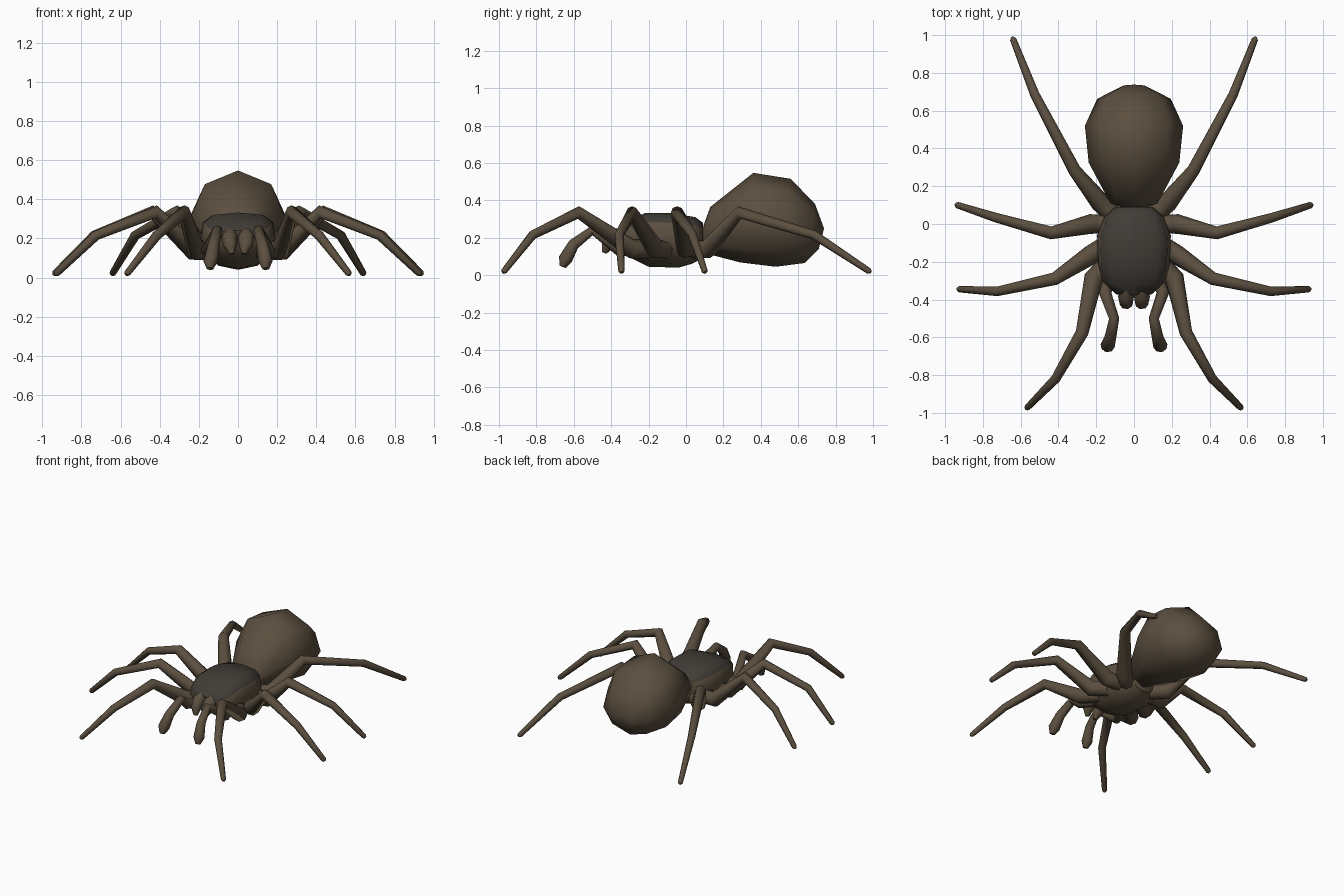
import bpy, bmesh, math
from mathutils import Vector

if "Cube" in bpy.data.objects:
    bpy.data.objects.remove(bpy.data.objects["Cube"])


def material(name, rgb):
    m = bpy.data.materials.new(name)
    m.diffuse_color = (*rgb, 1)
    m.use_nodes = True
    m.node_tree.nodes["Principled BSDF"].inputs["Base Color"].default_value = m.diffuse_color
    return m


brown = material("brown", (0.105, 0.078, 0.050))
dark = material("dark_brown", (0.052, 0.046, 0.038))


def skin(name, rings):
    """Join equal rings of points into a closed, smooth-shaded object."""
    bm = bmesh.new()
    loops = [[bm.verts.new(p) for p in ring] for ring in rings]
    n = len(loops[0])
    for a, b in zip(loops, loops[1:]):
        for i in range(n):
            j = (i + 1) % n
            bm.faces.new((a[i], a[j], b[j], b[i]))
    bm.faces.new(loops[0])
    bm.faces.new(loops[-1])
    bmesh.ops.recalc_face_normals(bm, faces=bm.faces)
    mesh = bpy.data.meshes.new(name)
    bm.to_mesh(mesh)
    bm.free()
    mesh.materials.append(brown)
    mesh.materials.append(dark)
    ob = bpy.data.objects.new(name, mesh)
    bpy.context.collection.objects.link(ob)
    bpy.ops.object.select_all(action='DESELECT')
    ob.select_set(True)
    bpy.context.view_layer.objects.active = ob
    bpy.ops.object.shade_smooth_by_angle(angle=math.radians(55))
    return ob


def body(name, sections, sides, upper=1.0):
    """Sections: top y, top z, bottom y, bottom z, half width."""
    rings = []
    for ty, tz, by, bz, rx in sections:
        top, bottom = Vector((0, ty, tz)), Vector((0, by, bz))
        mid, half = (top + bottom) / 2, (top - bottom) / 2
        ring = []
        for i in range(sides):
            a = math.tau * i / sides
            c, s = math.cos(a), math.sin(a)
            e = upper if s > 0.01 else 1.0
            x = math.copysign(abs(c) ** e, c) * rx
            ring.append(mid + Vector((x, 0, 0)) + half * math.copysign(abs(s) ** e, s))
        rings.append(ring)
    return skin(name, rings)


def limb(name, path, radii, sides=8):
    """Tapered tube through the path, built on both sides of the body."""
    for side, sign in (("right", 1), ("left", -1)):
        pts = [Vector((x * sign, y, z)) for x, y, z in path]
        rings = []
        for i, (p, r) in enumerate(zip(pts, radii)):
            into = (p - pts[i - 1]).normalized() if i else Vector()
            out = (pts[i + 1] - p).normalized() if i < len(pts) - 1 else Vector()
            t = (into + out).normalized()
            u = t.cross(Vector((0, 0, 1))).normalized()
            v = u.cross(t)
            rings.append([p + r * (u * math.cos(math.tau * k / sides) +
                                   v * math.sin(math.tau * k / sides))
                          for k in range(sides)])
        skin(f"{side}_{name}", rings)


# Abdomen
body("abdomen", [
    (0.095, 0.27, 0.07, 0.15, 0.05),
    (0.13, 0.365, 0.09, 0.12, 0.125),
    (0.36, 0.547, 0.29, 0.068, 0.24),
    (0.56, 0.515, 0.48, 0.045, 0.26),
    (0.69, 0.38, 0.635, 0.065, 0.195),
    (0.738, 0.25, 0.71, 0.14, 0.075)], 8)

# Head and thorax, with a dark shield on top
thorax = body("thorax", [
    (-0.375, 0.24, -0.36, 0.15, 0.10),
    (-0.32, 0.285, -0.29, 0.09, 0.165),
    (-0.22, 0.332, -0.20, 0.045, 0.19),
    (-0.08, 0.332, -0.04, 0.04, 0.195),
    (0.05, 0.31, 0.03, 0.06, 0.155),
    (0.09, 0.28, 0.09, 0.09, 0.10)], 12, 0.6)
for f in thorax.data.polygons:
    if f.normal.z > 0.4:
        f.material_index = 1

# Eight walking legs: root, hip, knee, ankle, tip
leg_radii = (0.05, 0.052, 0.034, 0.025, 0.017, 0.009)
legs = {
    "front_leg": [(0.13, -0.20, 0.14), (0.215, -0.29, 0.14), (0.275, -0.575, 0.335),
                  (0.415, -0.82, 0.215), (0.565, -0.972, 0.022)],
    "second_leg": [(0.13, -0.10, 0.14), (0.23, -0.165, 0.14), (0.42, -0.29, 0.335),
                   (0.725, -0.357, 0.215), (0.925, -0.345, 0.022)],
    "third_leg": [(0.13, 0.0, 0.14), (0.23, 0.0, 0.14), (0.44, -0.047, 0.335),
                  (0.735, 0.035, 0.215), (0.935, 0.10, 0.022)],
    "rear_leg": [(0.10, 0.04, 0.14), (0.18, 0.115, 0.14), (0.315, 0.285, 0.335),
                 (0.525, 0.685, 0.215), (0.64, 0.978, 0.022)]}
for name, path in legs.items():
    a, b = Vector(path[-2]), Vector(path[-1])
    path.append(tuple(b + (b - a).normalized() * 0.012))
    limb(name, path, leg_radii)

# Feelers beside the mouth
limb("feeler", [(0.11, -0.27, 0.13), (0.155, -0.36, 0.14), (0.105, -0.50, 0.24),
                (0.125, -0.60, 0.165), (0.14, -0.645, 0.085), (0.142, -0.66, 0.045)],
     (0.035, 0.035, 0.027, 0.031, 0.038, 0.018))

# Jaws
limb("jaw", [(0.042, -0.33, 0.22), (0.042, -0.385, 0.205), (0.04, -0.42, 0.165),
             (0.032, -0.435, 0.12)], (0.038, 0.042, 0.036, 0.014))
